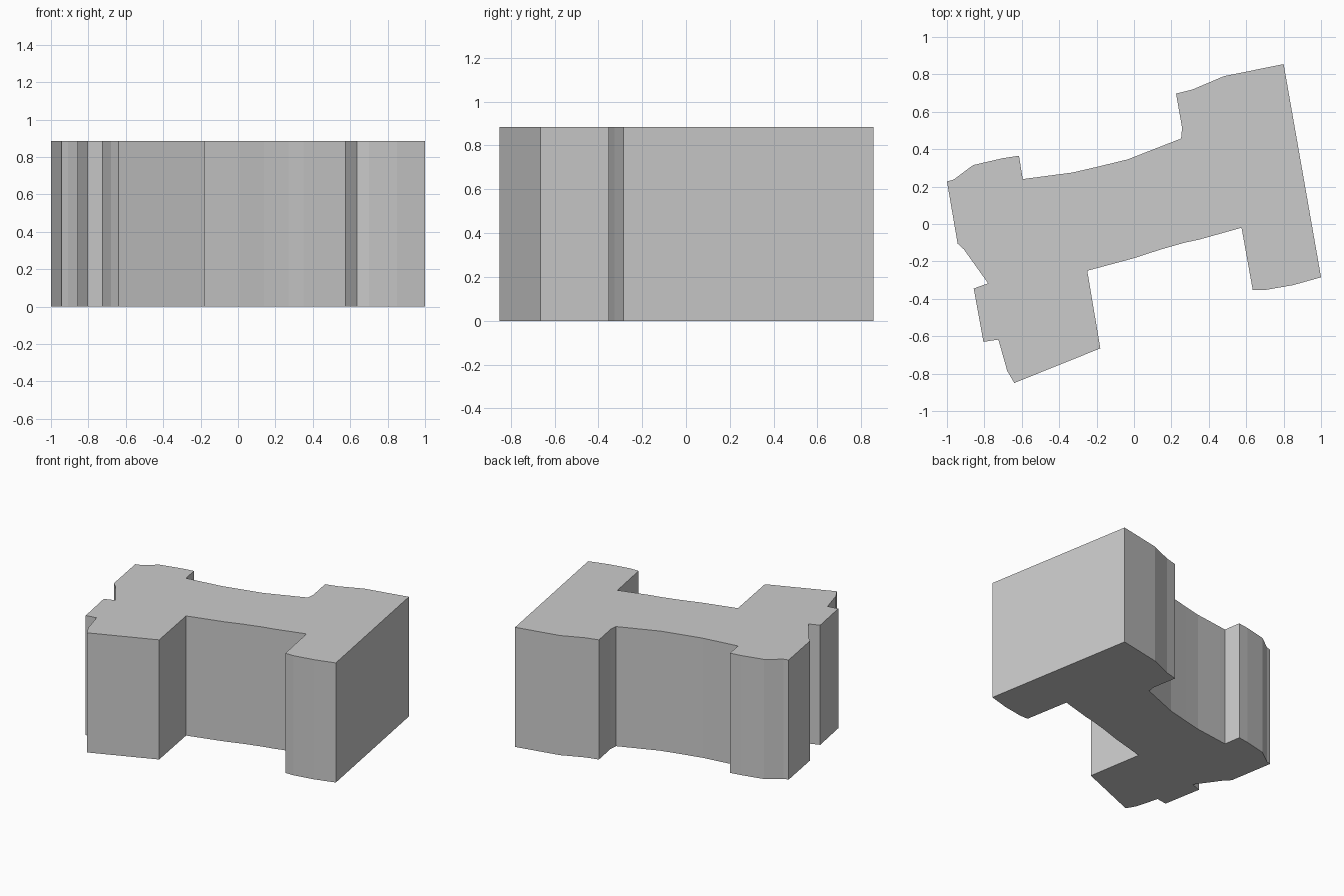
import bpy, bmesh

if "Cube" in bpy.data.objects:
    bpy.data.objects.remove(bpy.data.objects["Cube"])

HEIGHT = 0.885

# Footprint, counterclockwise, as four stretches of wall
east_wing = [(0.575, -0.02), (0.635, -0.353), (0.70, -0.353), (0.85, -0.327), (1.0, -0.285),
             (0.80, 0.855), (0.48, 0.79), (0.315, 0.72), (0.225, 0.697)]
north_wall = [(0.257, 0.515), (0.252, 0.457), (-0.035, 0.345), (-0.20, 0.305),
              (-0.33, 0.275), (-0.595, 0.24)]
west_wing = [(-0.615, 0.365), (-0.70, 0.352), (-0.86, 0.315), (-0.965, 0.237), (-1.0, 0.228),
             (-0.943, -0.105), (-0.91, -0.135), (-0.78, -0.317), (-0.857, -0.345),
             (-0.805, -0.63), (-0.725, -0.618), (-0.678, -0.785), (-0.64, -0.85),
             (-0.18, -0.665)]
south_wall = [(-0.25, -0.25), (0.01, -0.18), (0.14, -0.137), (0.27, -0.10), (0.35, -0.083)]


def extrude_footprint(name, outline, height):
    bm = bmesh.new()
    base = bm.faces.new([bm.verts.new((x, y, 0)) for x, y in outline])
    top = bmesh.ops.extrude_face_region(bm, geom=[base], use_keep_orig=True)
    bmesh.ops.translate(bm, vec=(0, 0, height),
                        verts=[v for v in top["geom"] if isinstance(v, bmesh.types.BMVert)])
    bmesh.ops.recalc_face_normals(bm, faces=bm.faces)
    mesh = bpy.data.meshes.new(name)
    bm.to_mesh(mesh)
    bm.free()
    obj = bpy.data.objects.new(name, mesh)
    bpy.context.collection.objects.link(obj)
    return obj


# Flat-roofed building block
extrude_footprint("building_block", east_wing + north_wall + west_wing + south_wall, HEIGHT)
